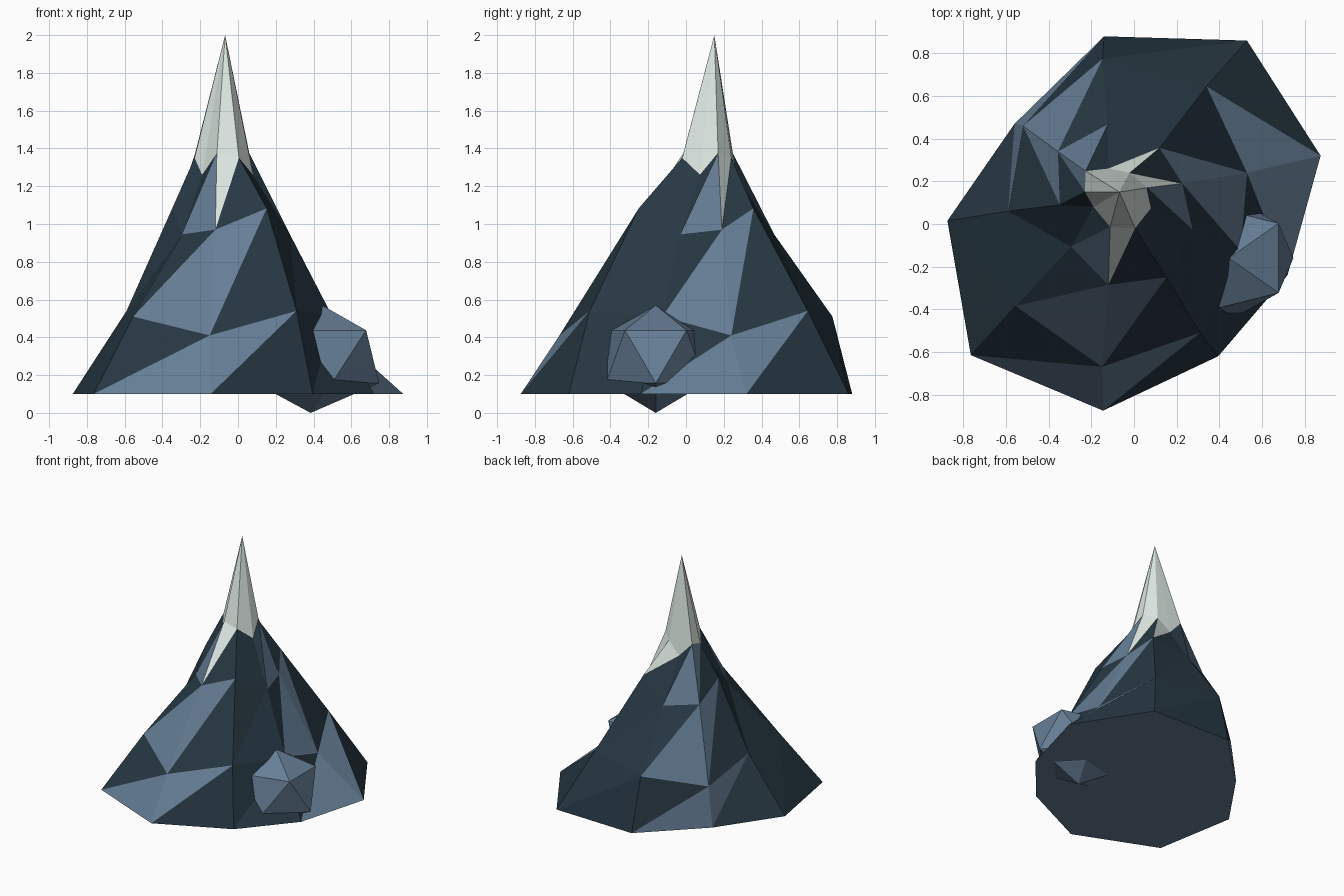
import bpy
import bmesh
from math import pi
from mathutils import Matrix, Vector

default_cube = bpy.data.objects.get("Cube")
if default_cube:
    bpy.data.objects.remove(default_cube, do_unlink=True)


def make_material(name, colour):
    material = bpy.data.materials.new(name)
    material.use_nodes = True
    rgba = (*colour, 1.0)
    material.diffuse_color = rgba
    shader = material.node_tree.nodes["Principled BSDF"]
    shader.inputs["Base Color"].default_value = rgba
    shader.inputs["Roughness"].default_value = 0.9
    return material


dark_slate = make_material("dark slate", (0.02, 0.039, 0.056))
blue_stone = make_material("blue stone", (0.134, 0.21, 0.305))
snow_white = make_material("snow white", (0.72, 0.8, 0.76))
DARK, STONE, SNOW = range(3)


def finish(name, bm, materials):
    """Turn a bmesh into a flat shaded scene object."""
    bmesh.ops.recalc_face_normals(bm, faces=bm.faces[:])
    mesh = bpy.data.meshes.new(name)
    bm.to_mesh(mesh)
    bm.free()
    for material in materials:
        mesh.materials.append(material)
    result = bpy.data.objects.new(name, mesh)
    bpy.context.collection.objects.link(result)
    return result


# Cross-sections of the mountain: nine corners each, counterclockwise.
# Heights repeat around the section.
foot = [(-.765, -.615), (-.145, -.875), (.395, -.62), (.72, -.24), (.875, .32),
        (.53, .86), (-.14, .88), (-.56, .47), (-.875, .015)]
lower_slope = [(-.555, -.385), (-.15, -.67), (.31, -.51), (.5, -.125), (.53, .24),
               (.34, .645), (-.147, .775), (-.52, .46), (-.59, .06)]
upper_slope = [(-.295, -.107), (-.12, -.285), (.152, -.25), (.275, -.03), (.226, .19),
               (.12, .357), (-.123, .467), (-.357, .34), (-.348, .09)]
snow_line = [(-.19, .08), (-.112, -.014), (.005, -.02), (.08, .075), (.06, .17),
             (-.02, .24), (-.12, .26), (-.227, .248), (-.23, .15)]
sections = [
    (foot, [.1]),
    (lower_slope, [.51, .41, .54]),
    (upper_slope, [.945, .97, 1.083]),
    (snow_line, [1.26, 1.375, 1.35]),
]
summit = (-.068, .15, 2)

# Facets repeat every three sides: colour of the (under, over) triangle per band
facet_colours = [
    [(STONE, DARK), (DARK, STONE), (DARK, DARK)],
    [(STONE, DARK), (DARK, STONE), (DARK, DARK)],
    [(STONE, DARK), (DARK, STONE), (DARK, DARK)],
]
# Sides where the snow runs down below the snow line
snow_tongues = {1, 4, 5}


def build_mountain():
    bm = bmesh.new()
    rings = []
    for outline, heights in sections:
        rings.append([bm.verts.new((x, y, heights[i % len(heights)]))
                      for i, (x, y) in enumerate(outline)])
    count = len(foot)

    def facet(corners, colour):
        bm.faces.new(corners).material_index = colour

    # Rock bands, each side split along the same diagonal
    for band, colours in enumerate(facet_colours):
        low, high = rings[band], rings[band + 1]
        for i in range(count):
            j = (i + 1) % count
            under, over = colours[i % len(colours)]
            if band == len(facet_colours) - 1 and i in snow_tongues:
                over = SNOW
            facet((low[i], low[j], high[j]), under)
            facet((low[i], high[j], high[i]), over)

    # Snowy peak and flat stone underside
    tip = bm.verts.new(summit)
    top = rings[-1]
    for i in range(count):
        facet((top[i], top[(i + 1) % count], tip), SNOW)
    facet(list(reversed(rings[0])), STONE)
    return finish("mountain", bm, [dark_slate, blue_stone, snow_white])


def build_boulder():
    # Stretched icosahedron half buried in the slope
    bm = bmesh.new()
    bmesh.ops.create_icosphere(bm, subdivisions=1, radius=1)
    centre = Vector((.385, -.16, .285))
    placement = (Matrix.Translation(centre)
                 @ Matrix.Diagonal((.405, .31, .285, 1))
                 @ Matrix.Rotation(pi, 4, "Z"))
    bmesh.ops.transform(bm, matrix=placement, verts=bm.verts[:])
    # Raise the shoulders and lean the crown outward
    for vert in bm.verts:
        if vert.co.z > .5:
            vert.co.x += .06
        elif vert.co.z > centre.z:
            vert.co.z += .025
    return finish("boulder", bm, [blue_stone])


build_mountain()
build_boulder()
